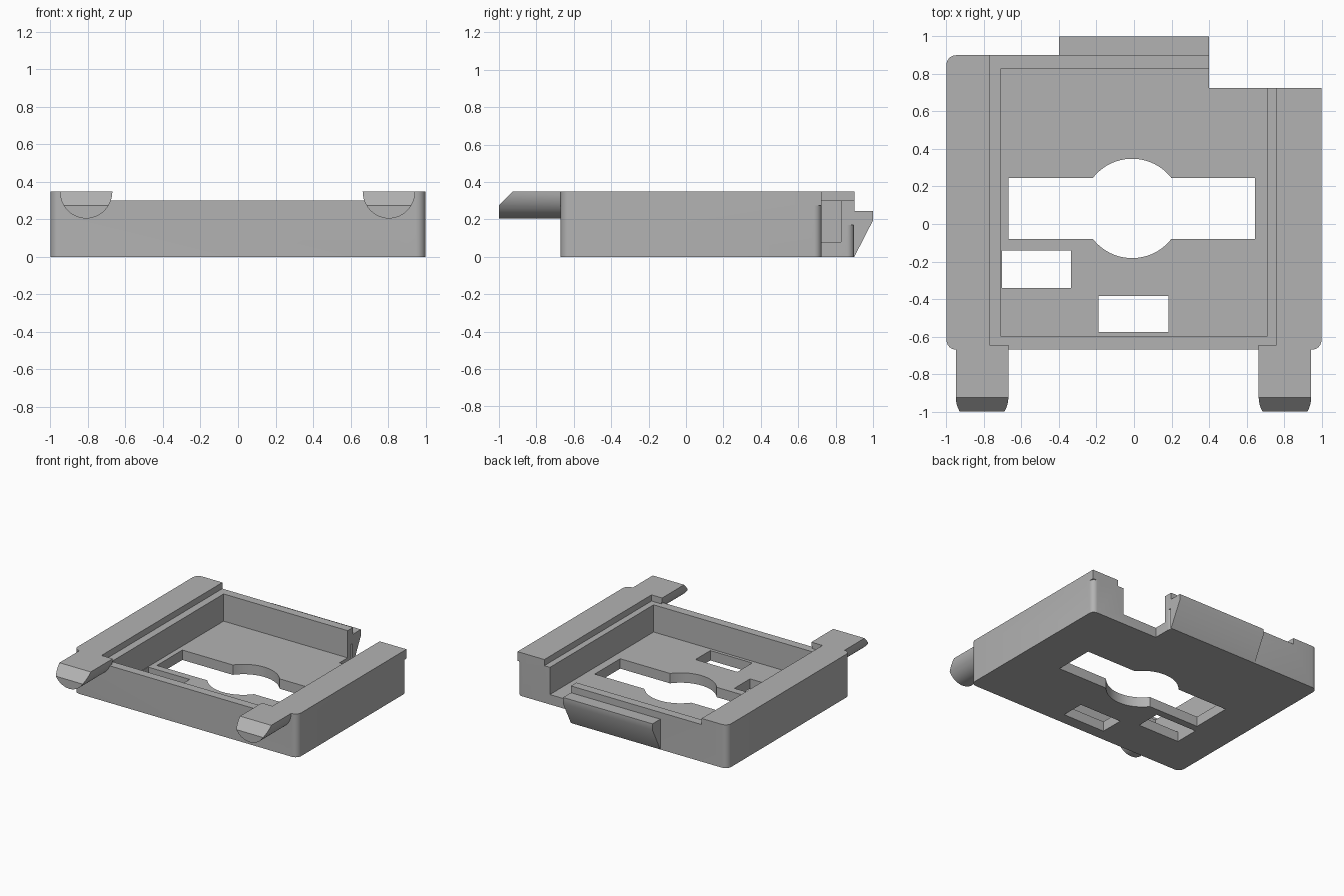
import bpy, bmesh, math
from mathutils import Vector

cube = bpy.data.objects.get("Cube")
if cube:
    bpy.data.objects.remove(cube, do_unlink=True)

grey = bpy.data.materials.new("plain grey")
grey.use_nodes = True
colour = (0.45, 0.45, 0.45, 1)
grey.diffuse_color = colour
grey.node_tree.nodes["Principled BSDF"].inputs["Base Color"].default_value = colour


def prism(name, points, start, depth):
    """Extrude a closed outline of 3D points along the depth vector."""
    bm = bmesh.new()
    face = bm.faces.new([bm.verts.new(Vector(p) + Vector(start)) for p in points])
    new = bmesh.ops.extrude_face_region(bm, geom=[face])["geom"]
    bmesh.ops.translate(bm, vec=depth, verts=[v for v in new if isinstance(v, bmesh.types.BMVert)])
    bmesh.ops.recalc_face_normals(bm, faces=bm.faces)
    mesh = bpy.data.meshes.new(name)
    bm.to_mesh(mesh)
    bm.free()
    mesh.materials.append(grey)
    obj = bpy.data.objects.new(name, mesh)
    bpy.context.collection.objects.link(obj)
    return obj


def box(name, x0, x1, y0, y1, z0, z1):
    return prism(name, [(x0, y0, 0), (x1, y0, 0), (x1, y1, 0), (x0, y1, 0)],
                 (0, 0, z0), (0, 0, z1 - z0))


def rounded(corners, steps=6):
    """Turn (x, y, radius, start angle) corners into a rounded outline."""
    points = []
    for x, y, r, a in corners:
        if not r:
            points.append((x, y, 0))
            continue
        mid = math.radians(a + 45)
        cx = x - math.copysign(r, math.cos(mid))
        cy = y - math.copysign(r, math.sin(mid))
        for i in range(steps + 1):
            t = math.radians(a + 90 * i / steps)
            points.append((cx + r * math.cos(t), cy + r * math.sin(t), 0))
    return points


def combine(target, other, operation):
    """Apply a boolean and discard the second solid."""
    mod = target.modifiers.new("join", "BOOLEAN")
    mod.operation, mod.solver, mod.object = operation, "EXACT", other
    bpy.context.view_layer.objects.active = target
    bpy.ops.object.modifier_apply(modifier=mod.name)
    bpy.data.objects.remove(other, do_unlink=True)


# Tray body with a notched back corner
outline = rounded([(-1, -0.67, 0.05, 180), (1, -0.67, 0.05, 270), (1, 0.725, 0.04, 0),
                   (0.4, 0.725, 0, 0), (0.4, 0.9, 0.04, 0), (-1, 0.9, 0.05, 90)])
body = prism("tray_body", outline, (0, 0, 0), (0, 0, 0.35))

# Square upper corners above the rounded ones
combine(body, box("rail_corner", 0.93, 1, 0.65, 0.725, 0.275, 0.35), "UNION")
combine(body, box("wall_corner", 0.34, 0.4, 0.84, 0.9, 0.17, 0.35), "UNION")

# Lowered channel between the rails, then the deep cavity
combine(body, box("channel", -0.77, 0.76, -1.2, 1.2, 0.3, 0.5), "DIFFERENCE")
combine(body, box("cavity", -0.71, 0.71, -0.6, 0.83, 0.08, 0.5), "DIFFERENCE")

# Floor openings: slot with a round middle, and two windows
radius, half, cx, cy = 0.265, 0.163, -0.01, 0.083
angle = math.asin(half / radius)
slot = [(-0.67, cy + half, 0), (-0.67, cy - half, 0)]
for first, last in ((math.pi + angle, math.tau - angle), (angle, math.pi - angle)):
    for i in range(25):
        t = first + (last - first) * i / 24
        slot.append((cx + radius * math.cos(t), cy + radius * math.sin(t), 0))
    if first > math.pi:
        slot += [(0.645, cy - half, 0), (0.645, cy + half, 0)]
combine(body, prism("slot", slot, (0, 0, -0.1), (0, 0, 0.3)), "DIFFERENCE")
combine(body, box("side_window", -0.705, -0.335, -0.34, -0.14, -0.1, 0.2), "DIFFERENCE")
combine(body, box("front_window", -0.19, 0.185, -0.575, -0.385, -0.1, 0.2), "DIFFERENCE")

# Half-round pegs with bevelled tips
for x in (-0.81, 0.805):
    arc = [(x + 0.14 * math.cos(t), 0, 0.35 + 0.145 * math.sin(t))
           for t in (math.pi * (1 + i / 24) for i in range(25))]
    peg = prism("peg", arc, (0, -1, 0), (0, 0.355, 0))
    tip = [(0, -1.1, 0.175), (0, -0.9, 0.375), (0, -0.9, 0.6), (0, -1.1, 0.6)]
    combine(peg, prism("tip_cut", tip, (x - 0.3, 0, 0), (0.6, 0, 0)), "DIFFERENCE")
    combine(body, peg, "UNION")

# Wedge-shaped catch on the back wall
catch = prism("back_catch", [(0, 0.895, 0), (0, 0.9, 0), (0, 1, 0.195), (0, 1, 0.245), (0, 0.895, 0.245)],
              (-0.4, 0, 0), (0.8, 0, 0))

for obj in (body, catch):
    bpy.ops.object.select_all(action="DESELECT")
    obj.select_set(True)
    bpy.context.view_layer.objects.active = obj
    bpy.ops.object.shade_smooth_by_angle(angle=math.radians(30))
